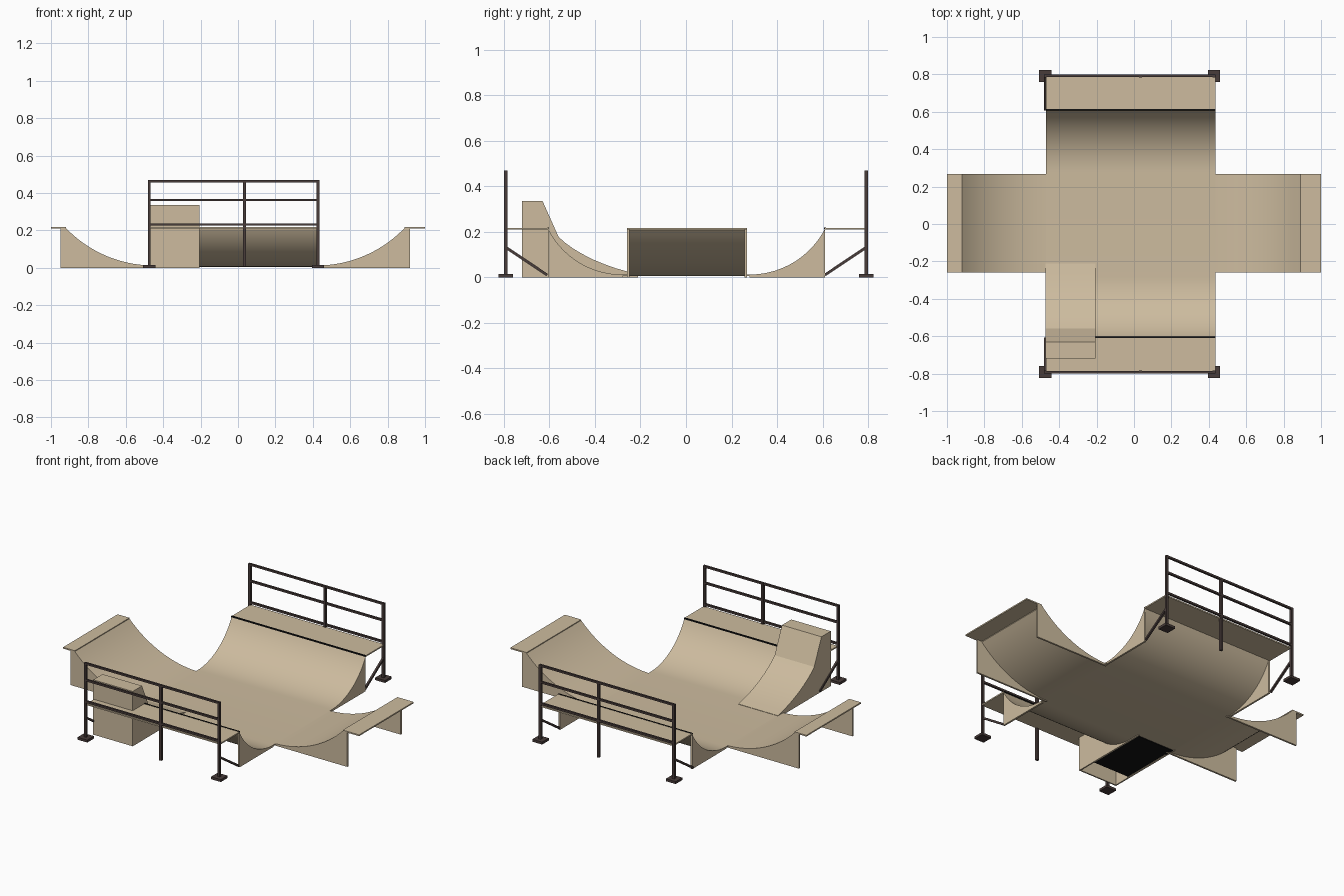
import bpy, bmesh, math
from mathutils import Vector

if "Cube" in bpy.data.objects:
    bpy.data.objects.remove(bpy.data.objects["Cube"])


def material(name, rgb):
    m = bpy.data.materials.new(name)
    m.diffuse_color = (*rgb, 1)
    m.use_nodes = True
    m.node_tree.nodes["Principled BSDF"].inputs["Base Color"].default_value = m.diffuse_color
    return m


WOOD = material("tan plywood", (0.61, 0.50, 0.345))
STEEL = material("dark brown steel", (0.065, 0.045, 0.042))
BLACK = material("black", (0.006, 0.006, 0.006))

X0, X1 = -0.47, 0.435        # main strip sides
Y0, Y1 = -0.26, 0.267        # cross strip sides
FLOOR, TOP = 0.012, 0.212
T = 0.007                    # sheet thickness


def finish(name, bm, mat, smooth=False):
    bmesh.ops.recalc_face_normals(bm, faces=bm.faces)
    me = bpy.data.meshes.new(name)
    bm.to_mesh(me)
    bm.free()
    me.materials.append(mat)
    ob = bpy.data.objects.new(name, me)
    bpy.context.collection.objects.link(ob)
    if smooth:
        bpy.ops.object.select_all(action='DESELECT')
        ob.select_set(True)
        bpy.context.view_layer.objects.active = ob
        bpy.ops.object.shade_smooth_by_angle(angle=math.radians(15))
    return ob


def prism(name, profile, axis, a, b, mat=WOOD, smooth=False):
    """Extrude a (u, z) profile along x or y from a to b."""
    bm = bmesh.new()
    place = (lambda u, z, t: (t, u, z)) if axis == 'x' else (lambda u, z, t: (u, t, z))
    ends = [[bm.verts.new(place(u, z, t)) for u, z in profile] for t in (a, b)]
    for e in ends:
        bm.faces.new(e)
    n = len(profile)
    for i in range(n):
        j = (i + 1) % n
        bm.faces.new((ends[0][i], ends[0][j], ends[1][j], ends[1][i]))
    return finish(name, bm, mat, smooth)


def box(name, lo, hi, mat=WOOD):
    return prism(name, [(lo[0], lo[2]), (hi[0], lo[2]), (hi[0], hi[2]), (lo[0], hi[2])],
                 'y', lo[1], hi[1], mat)


def bar(name, p, q, w, mat=STEEL):
    """Square bar between two points."""
    p, q = Vector(p), Vector(q)
    d = q - p
    rot = d.to_track_quat('Z', 'Y').to_matrix()
    bm = bmesh.new()
    bmesh.ops.create_cube(bm, size=1)
    for v in bm.verts:
        v.co = rot @ Vector((v.co.x * w, v.co.y * w, v.co.z * d.length)) + (p + q) / 2
    return finish(name, bm, mat)


def arc(u0, u1, n=18):
    """Quarter-pipe curve, flat at u0, rising to TOP at u1."""
    L, h = u1 - u0, TOP - FLOOR
    R = (L * L + h * h) / (2 * h)
    full = math.asin(abs(L) / R)
    s = math.copysign(1, L)
    return [(u0 + s * R * math.sin(full * i / n), FLOOR + R * (1 - math.cos(full * i / n)))
            for i in range(n + 1)]


def sheet(pts, t=T):
    return pts + [(u, z - t) for u, z in reversed(pts)]


# riding surface: long strip with floor, plus two side ramps
north, south = arc(0.28, 0.61), arc(-0.28, -0.605)
east, west = arc(0.42, 0.89), arc(-0.45, -0.92)
prism("main_ramp_surface", sheet(south[::-1] + north), 'x', X0, X1, smooth=True)
prism("east_ramp_surface", sheet([(X1, FLOOR)] + [p for p in east if p[0] > X1]),
      'y', Y0, Y1, smooth=True)
prism("west_ramp_surface", sheet([(X0, FLOOR)] + [p for p in west if p[0] < X0]),
      'y', Y0, Y1, smooth=True)


# side panels below each curve
def panel(name, curve, end, axis, sides):
    top = [(u, z - 0.003) for u, z in curve]
    if abs(end) > abs(curve[-1][0]):
        top.append((end, TOP - 0.003))
    prof = top + [(end, 0), (curve[0][0], 0)]
    w = 0.011
    prism(name + "_low_panel", prof, axis, sides[0], sides[0] + w)
    prism(name + "_high_panel", prof, axis, sides[1] - w, sides[1])


panel("north", north, 0.61, 'x', (X0, X1))
panel("south", south, -0.605, 'x', (X0, X1))
panel("east", east, 0.92, 'y', (Y0, Y1))
panel("west", west, -0.95, 'y', (Y0, Y1))

# decks
box("north_deck", (X0, 0.61, TOP - 0.003), (X1, 0.792, TOP + 0.005))
box("south_deck", (X0, -0.792, TOP - 0.003), (X1, -0.605, TOP + 0.005))
box("east_deck", (0.89, Y0, TOP - 0.003), (1.0, Y1, TOP + 0.005))
box("west_deck", (-1.0, Y0, TOP - 0.003), (-0.92, Y1, TOP + 0.005))

# dark coping along the main ramp lips
bar("north_coping", (X0, 0.61, TOP + 0.003), (X1, 0.61, TOP + 0.003), 0.008, BLACK)
bar("south_coping", (-0.21, -0.605, TOP + 0.003), (X1, -0.605, TOP + 0.003), 0.008, BLACK)

# raised extension ramp in the south-west corner
EX0, EX1 = -0.474, -0.207
curve = [(-0.72, 0.335), (-0.63, 0.335), (-0.56, 0.178), (-0.535, 0.155), (-0.50, 0.129),
         (-0.455, 0.102), (-0.41, 0.079), (-0.36, 0.058), (-0.31, 0.040), (-0.26, 0.026),
         (-0.21, 0.014)]
prism("extension_surface", sheet(curve), 'x', EX0, EX1, smooth=True)
side = [(u, z - 0.002) for u, z in curve] + [(-0.21, 0), (-0.72, 0)]
for name, x in (("west", EX0), ("east", EX1 - 0.008)):
    prism("extension_%s_side" % name, side, 'x', x, x + 0.008)
box("extension_back", (EX0, -0.72, 0), (EX1, -0.712, 0.334))
box("extension_underside", (EX0 + 0.008, -0.6, 0.001), (EX1 - 0.008, -0.22, 0.005), BLACK)

# railings, mirrored front and back
POSTS = (-0.474, 0.035, 0.428)
for label, s in (("north", 1), ("south", -1)):
    y = 0.792 * s
    for i, x in enumerate(POSTS):
        bar("%s_post_%d" % (label, i), (x, y, 0.008), (x, y, 0.468), 0.015)
        if i != 1:
            box("%s_foot_%d" % (label, i), (x - 0.033, y - 0.032, 0), (x + 0.033, y + 0.032, 0.015), STEEL)
            bar("%s_brace_%d" % (label, i), (x, y, 0.132), (x, 0.61 * s, 0.01), 0.012)
    for j, z in enumerate((0.231, 0.362, 0.463)):
        bar("%s_rail_%d" % (label, j), (POSTS[0], y, z), (POSTS[2], y, z), 0.012)
